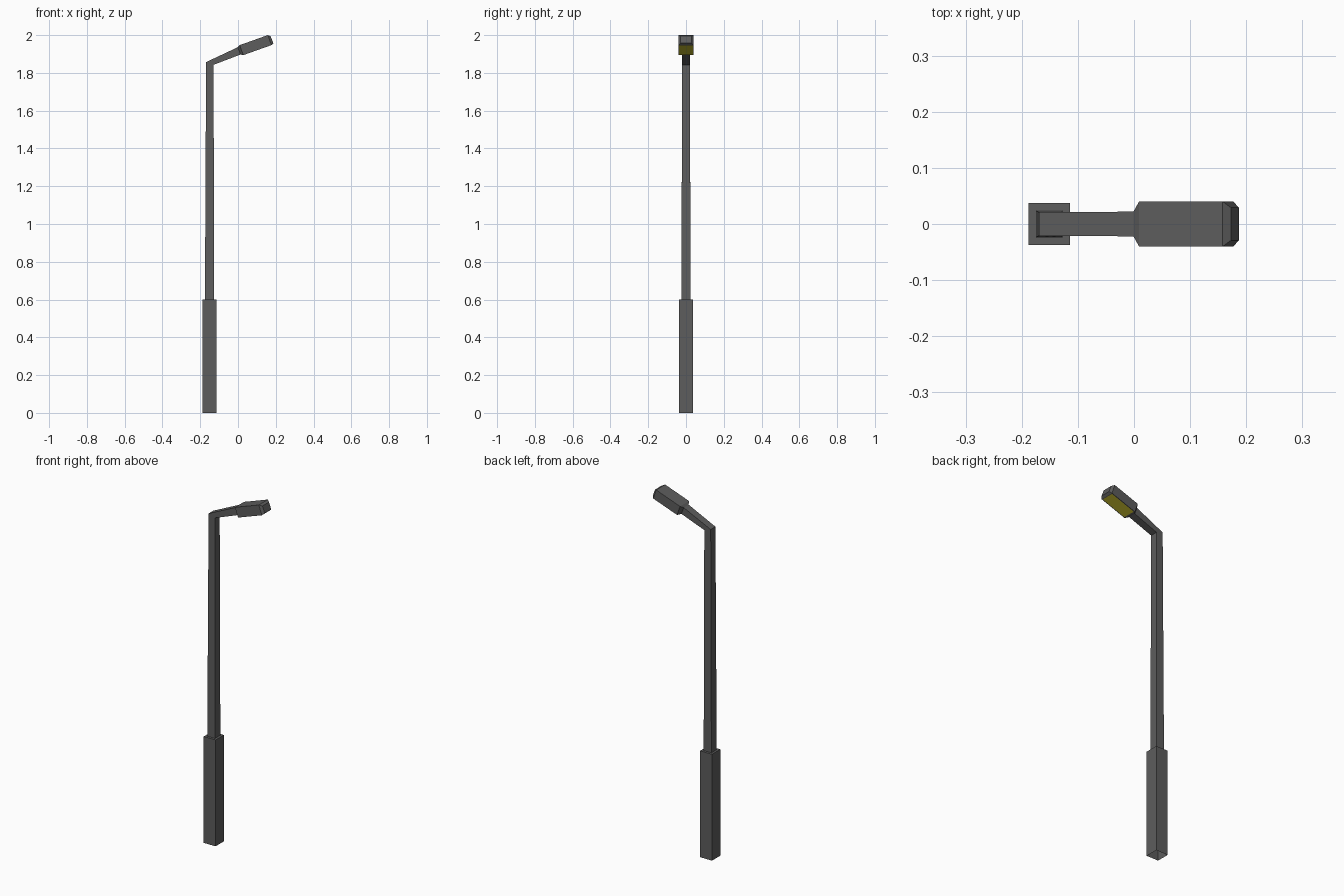
import bpy, bmesh

if "Cube" in bpy.data.objects:
    bpy.data.objects.remove(bpy.data.objects["Cube"])


def material(name, rgb):
    m = bpy.data.materials.new(name)
    m.diffuse_color = (*rgb, 1)
    m.use_nodes = True
    m.node_tree.nodes["Principled BSDF"].inputs["Base Color"].default_value = m.diffuse_color
    return m


grey = material("dark grey metal", (0.11, 0.11, 0.11))
yellow = material("yellow lamp", (0.60, 0.53, 0.03))


def loft(name, rings, cap_start=False, cap_end=False, lamp_segment=None):
    """Skin box sections; each ring is (upper xz, lower xz, half width in y)."""
    bm = bmesh.new()
    loops = []
    for (ux, uz), (lx, lz), w in rings:
        pts = [(ux, -w, uz), (ux, w, uz), (lx, w, lz), (lx, -w, lz)]
        loops.append([bm.verts.new(p) for p in pts])
    lamp = None
    for s, (a, b) in enumerate(zip(loops, loops[1:])):
        for i in range(4):
            j = (i + 1) % 4
            f = bm.faces.new((a[i], a[j], b[j], b[i]))
            if s == lamp_segment and i == 2:
                lamp = f
    caps = []
    # close fully first so normals are reliable, then remove unwanted caps
    for loop, keep in ((loops[0], cap_start), (loops[-1], cap_end)):
        f = bm.faces.new(loop)
        if not keep:
            caps.append(f)
    bmesh.ops.recalc_face_normals(bm, faces=bm.faces)
    if caps:
        bmesh.ops.delete(bm, geom=caps, context='FACES_ONLY')
    if lamp:
        bmesh.ops.inset_region(bm, faces=[lamp], thickness=0.006)
        lamp.material_index = 1
    me = bpy.data.meshes.new(name)
    bm.to_mesh(me)
    bm.free()
    me.materials.append(grey)
    if lamp_segment is not None:
        me.materials.append(yellow)
    ob = bpy.data.objects.new(name, me)
    bpy.context.collection.objects.link(ob)
    return ob


# square base sleeve, open underneath
loft("base", [((-0.188, 0), (-0.114, 0), 0.037),
              ((-0.188, 0.6), (-0.114, 0.6), 0.037)], cap_end=True)

# tapered pole bending into the sloping arm
loft("pole_and_arm", [((-0.175, 0.59), (-0.127, 0.59), 0.024),
                      ((-0.169, 1.857), (-0.129, 1.843), 0.021),
                      ((-0.001, 1.936), (0.013, 1.897), 0.022)])

# lamp head with chamfered ends and inset lamp underneath
loft("lamp_head", [((-0.001, 1.936), (0.013, 1.897), 0.022),
                   ((0.009, 1.947), (0.028, 1.894), 0.040),
                   ((0.158, 2.0), (0.177, 1.947), 0.040),
                   ((0.173, 1.994), (0.187, 1.957), 0.029)],
     cap_end=True, lamp_segment=1)
